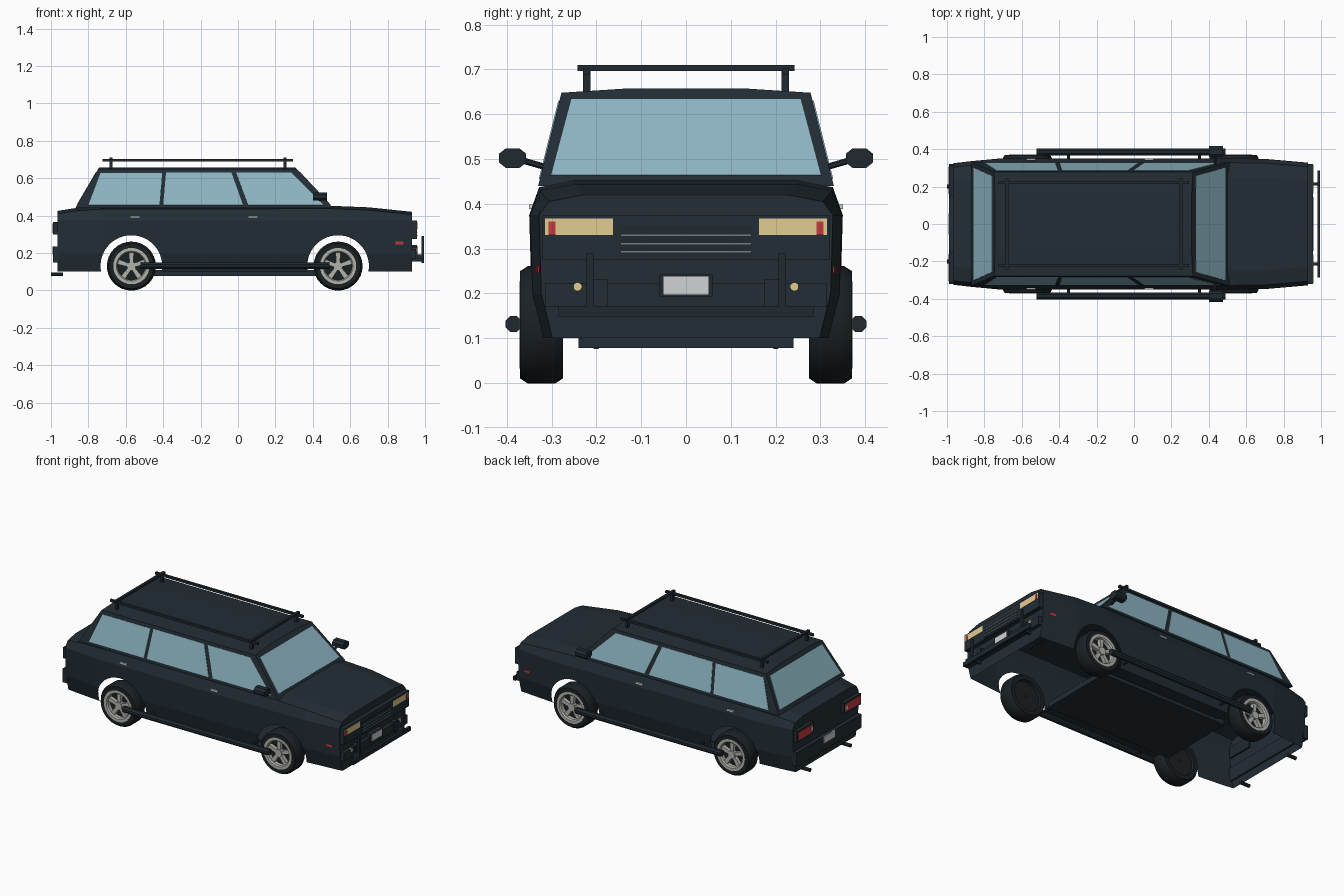
import bpy, bmesh, math
from mathutils import Vector

cube = bpy.data.objects.get("Cube")
if cube:
    bpy.data.objects.remove(cube)


def material(name, r, g, b):
    m = bpy.data.materials.new(name)
    col = [(c / 255 / 12.92 if c < 11 else ((c / 255 + 0.055) / 1.055) ** 2.4) for c in (r, g, b)] + [1]
    m.use_nodes = True
    m.diffuse_color = col
    m.node_tree.nodes["Principled BSDF"].inputs["Base Color"].default_value = col
    return m


PAINT = material("dark_slate_paint", 34, 45, 53)
TRIM = material("dark_trim", 32, 42, 49)
TYRE = material("tyre_rubber", 26, 32, 36)
GLASS = material("blue_glass", 142, 182, 196)
METAL = material("wheel_metal", 180, 180, 174)
CREAM = material("cream_lamp", 228, 204, 146)
RED = material("red_lamp", 196, 58, 60)
PLATE = material("pale_plate", 208, 211, 211)
BAR = material("grille_grey", 116, 125, 131)


def finish(name, bm, mat, smooth=False):
    bmesh.ops.recalc_face_normals(bm, faces=bm.faces)
    me = bpy.data.meshes.new(name)
    bm.to_mesh(me)
    bm.free()
    ob = bpy.data.objects.new(name, me)
    bpy.context.collection.objects.link(ob)
    me.materials.append(mat)
    if smooth:
        bpy.ops.object.select_all(action='DESELECT')
        ob.select_set(True)
        bpy.context.view_layer.objects.active = ob
        bpy.ops.object.shade_smooth_by_angle(angle=math.radians(35))
    return ob


def loft(name, rings, mat, closed=False, smooth=False):
    """Skin a list of matching rings; capped unless it closes on itself."""
    bm = bmesh.new()
    rows = [[bm.verts.new(p) for p in ring] for ring in rings]
    n = len(rows[0])
    pairs = list(zip(rows, rows[1:])) + ([(rows[-1], rows[0])] if closed else [])
    for a, b in pairs:
        for i in range(n):
            j = (i + 1) % n
            bm.faces.new((a[i], a[j], b[j], b[i]))
    if not closed:
        bm.faces.new(rows[0])
        bm.faces.new(rows[-1])
    return finish(name, bm, mat, smooth)


def box(name, x, y, z, mat):
    return loft(name, [[(a, y[0], z[0]), (a, y[1], z[0]), (a, y[1], z[1]), (a, y[0], z[1])] for a in x], mat)


def tube(name, p0, p1, r, mat, n=8):
    p0, p1 = Vector(p0), Vector(p1)
    q = (p1 - p0).to_track_quat('Z', 'Y')
    ring = [q @ Vector((r * math.cos(t), r * math.sin(t), 0))
            for t in (math.tau * (i + 0.5) / n for i in range(n))]
    return loft(name, [[p + v for v in ring] for p in (p0, p1)], mat)


def pane(name, pts, mat, t=0.0025):
    """Thin plate straddling the plane of its outline."""
    pts = [Vector(p) for p in pts]
    n = (pts[1] - pts[0]).cross(pts[2] - pts[0]).normalized() * t
    return loft(name, [[p - n for p in pts], [p + n for p in pts]], mat)


# Lower body: half width and top height along the length
def section(x, w, top):
    half = [(w - 0.03, 0.1), (w - 0.005, 0.2), (w, 0.375), (w - 0.022, top - 0.015), (w - 0.1, top)]
    return [(x, y, z) for y, z in half] + [(x, -y, z) for y, z in reversed(half)]


body = loft("body", [section(*s) for s in (
    (-0.965, 0.325, 0.425), (-0.87, 0.336, 0.44), (-0.72, 0.35, 0.45), (0.5, 0.35, 0.452),
    (0.7, 0.348, 0.444), (0.93, 0.328, 0.42))], PAINT)

# Wheel arches cut through the sides
WHEELS, HUB_Z, ARCH = (-0.57, 0.535), 0.13, 0.165
for wx in WHEELS:
    cutter = tube("arch_cutter", (wx, -0.6, HUB_Z), (wx, 0.6, HUB_Z), ARCH, PAINT, 40)
    cutter.hide_render = True
    mod = body.modifiers.new("arch", 'BOOLEAN')
    mod.operation, mod.solver, mod.object = 'DIFFERENCE', 'EXACT', cutter
    bpy.context.view_layer.objects.active = body
    bpy.ops.object.modifier_apply(modifier=mod.name)
    bpy.data.objects.remove(cutter)

# Open shell below: drop the arch walls and the undersides of both ends
bm = bmesh.new()
bm.from_mesh(body.data)
hidden = []
for f in bm.faces:
    c = f.calc_center_median()
    near = min(abs(math.hypot(c.x - wx, c.z - HUB_Z) - ARCH) for wx in WHEELS)
    arch_wall = near < 0.004 and abs(f.normal.y) < 0.3
    if arch_wall or (f.normal.z < -0.9 and c.z < 0.11 and abs(c.x) > 0.45):
        hidden.append(f)
bmesh.ops.delete(bm, geom=hidden, context='FACES')
bm.to_mesh(body.data)
bm.free()
box("floor_pan", (-0.45, 0.42), (-0.24, 0.24), (0.078, 0.11), PAINT)

# Cabin with a slightly crowned roof
BASE_Z, ROOF_Z = 0.44, 0.648
bm = bmesh.new()
for s in (-1, 1):
    for p in ((-0.87, 0.33, BASE_Z), (0.51, 0.33, BASE_Z), (-0.748, 0.278, ROOF_Z), (0.315, 0.278, ROOF_Z),
              (-0.743, 0.14, 0.657), (0.307, 0.14, 0.657)):
        bm.verts.new((p[0], s * p[1], p[2]))
bmesh.ops.convex_hull(bm, input=bm.verts)
finish("cabin", bm, PAINT)


def on_slope(z, low, high):
    return low + (high - low) * (z - BASE_Z) / (ROOF_Z - BASE_Z)


# Side windows
for s, side in ((1, "left"), (-1, "right")):
    for name, outline in (
            ("rear", ((-0.80, 0.455), (-0.735, 0.627), (-0.405, 0.627), (-0.42, 0.455))),
            ("middle", ((-0.40, 0.455), (-0.385, 0.63), (-0.035, 0.63), (0.027, 0.455))),
            ("front", ((0.055, 0.455), (-0.01, 0.63), (0.285, 0.63), (0.46, 0.455)))):
        pane(f"{side}_{name}_window", [(x, s * on_slope(z, 0.33, 0.278), z) for x, z in outline], GLASS)

# Windscreen and tailgate glass
for name, low, high in (("windscreen", 0.51, 0.315), ("tailgate_glass", -0.87, -0.748)):
    pane(name, [(on_slope(z, low, high), y, z) for y, z in
                ((-0.302, 0.463), (0.302, 0.463), (0.257, 0.632), (-0.257, 0.632))], GLASS)

# Roof rack
for s in (-1, 1):
    box("rack_rail", (-0.725, 0.295), (s * 0.215, s * 0.23), (0.688, 0.702), TRIM)
for x in (-0.68, 0.25):
    box("rack_crossbar", (x - 0.008, x + 0.008), (-0.242, 0.242), (0.696, 0.71), TRIM)
    for s in (-1, 1):
        box("rack_foot", (x - 0.008, x + 0.008), (s * 0.213, s * 0.23), (0.645, 0.7), TRIM)

# Wheels
TYRE_PROFILE = ((0.004, 0.29), (0.09, 0.29), (0.095, 0.275), (0.12, 0.275), (0.131, 0.292), (0.131, 0.353),
                (0.12, 0.37), (0.096, 0.37), (0.09, 0.34), (0.004, 0.34))
RIM_PROFILE = ((0.074, 0.34), (0.074, 0.364), (0.08, 0.372), (0.097, 0.372), (0.097, 0.34))


def lathe(name, profile, cx, s, mat, n=32):
    rings = [[(cx + r * math.cos(a), s * y, HUB_Z + r * math.sin(a)) for r, y in profile]
             for a in (math.tau * i / n for i in range(n))]
    return loft(name, rings, mat, closed=True, smooth=True)


for cx in WHEELS:
    for s in (-1, 1):
        lathe("tyre", TYRE_PROFILE, cx, s, TYRE)
        lathe("rim", RIM_PROFILE, cx, s, METAL)
        tube("hub", (cx, s * 0.335, HUB_Z), (cx, s * 0.368, HUB_Z), 0.024, METAL, 12)
        hub = Vector((cx, 0, HUB_Z))
        for k in range(5):
            a = math.tau * k / 5 + math.pi / 2
            d, w = Vector((math.cos(a), 0, math.sin(a))), Vector((-math.sin(a), 0, math.cos(a)))
            loft("spoke", [[hub + d * r + w * h * e + Vector((0, s * y, 0))
                            for e, y in ((-1, 0.338), (1, 0.338), (1, 0.362), (-1, 0.362))]
                           for r, h in ((0.015, 0.01), (0.08, 0.014))], METAL)

# Parts repeated on both sides
for s in (-1, 1):
    tube("side_pipe", (-0.52, s * 0.385, 0.132), (0.49, s * 0.385, 0.132), 0.019, TRIM)
    for x in (-0.35, 0.35):
        tube("side_pipe_bracket", (x, s * 0.3, 0.132), (x, s * 0.385, 0.132), 0.008, TRIM, 6)
    tube("tail_pipe", (-1.0, s * 0.2, 0.086), (-0.935, s * 0.2, 0.086), 0.011, TRIM)
    # Mirror head is an octagon seen from the front
    loft("mirror", [[(x, s * (0.387 + y), 0.502 + z) for y, z in
                     ((-0.03, -0.01), (-0.015, -0.022), (0.015, -0.022), (0.03, -0.01),
                      (0.03, 0.01), (0.015, 0.022), (-0.015, 0.022), (-0.03, 0.01))] for x in (0.4, 0.475)], TRIM)
    tube("mirror_arm", (0.435, s * 0.3, 0.478), (0.435, s * 0.365, 0.497), 0.007, TRIM, 6)
    for x in (-0.55, 0.08):
        box("door_handle", (x - 0.024, x + 0.024), (s * 0.335, s * 0.351), (0.389, 0.398), PLATE)
    # Side marker follows the tapering fender
    pane("side_marker", [(x, s * (y + (z - 0.2) * 0.028), z) for x, y, z in
                         ((0.843, 0.3306, 0.246), (0.885, 0.3269, 0.246),
                          (0.885, 0.3269, 0.261), (0.843, 0.3306, 0.261))], RED, 0.003)
    # Front lamps and bumper guards
    box("headlight", (0.945, 0.9585), (s * 0.163, s * 0.315), (0.33, 0.367), CREAM)
    box("front_indicator", (0.95, 0.96), (s * 0.291, s * 0.307), (0.331, 0.361), RED)
    tube("fog_lamp", (0.945, s * 0.242, 0.215), (0.956, s * 0.242, 0.215), 0.01, CREAM, 10)
    box("guard_post", (0.98, 0.995), (s * 0.207, s * 0.222), (0.147, 0.29), TRIM)
    box("guard_arm", (0.93, 0.985), (s * 0.207, s * 0.222), (0.155, 0.192), TRIM)
    box("bumper_block", (0.93, 0.96), (s * 0.175, s * 0.207), (0.17, 0.232), PAINT)
    # Tail lamps
    box("tail_lamp_housing", (-0.988, -0.955), (s * 0.15, s * 0.315), (0.298, 0.366), TRIM)
    box("tail_lamp", (-0.991, -0.97), (s * 0.16, s * 0.305), (0.308, 0.357), RED)
    box("reversing_lamp", (-0.993, -0.985), (s * 0.16, s * 0.18), (0.32, 0.345), PLATE)

# Nose: lamp panel, grille, bumper and plate
box("nose_panel", (0.92, 0.956), (-0.32, 0.32), (0.275, 0.375), PAINT)
box("grille", (0.945, 0.958), (-0.147, 0.147), (0.28, 0.35), TRIM)
for z in (0.293, 0.311, 0.33):
    box("grille_bar", (0.95, 0.961), (-0.145, 0.145), (z - 0.002, z + 0.002), BAR)
box("front_bumper", (0.92, 0.952), (-0.315, 0.315), (0.17, 0.222), PAINT)
box("guard_bar", (0.98, 0.995), (-0.285, 0.285), (0.147, 0.172), TRIM)
box("front_plate_frame", (0.93, 0.958), (-0.06, 0.06), (0.193, 0.242), TRIM)
box("front_plate", (0.955, 0.961), (-0.05, 0.05), (0.198, 0.238), PLATE)

# Tail: bumper and plate
box("rear_bumper", (-0.988, -0.955), (-0.32, 0.32), (0.15, 0.235), PAINT)
box("rear_plate", (-0.993, -0.985), (-0.055, 0.055), (0.193, 0.235), PLATE)
